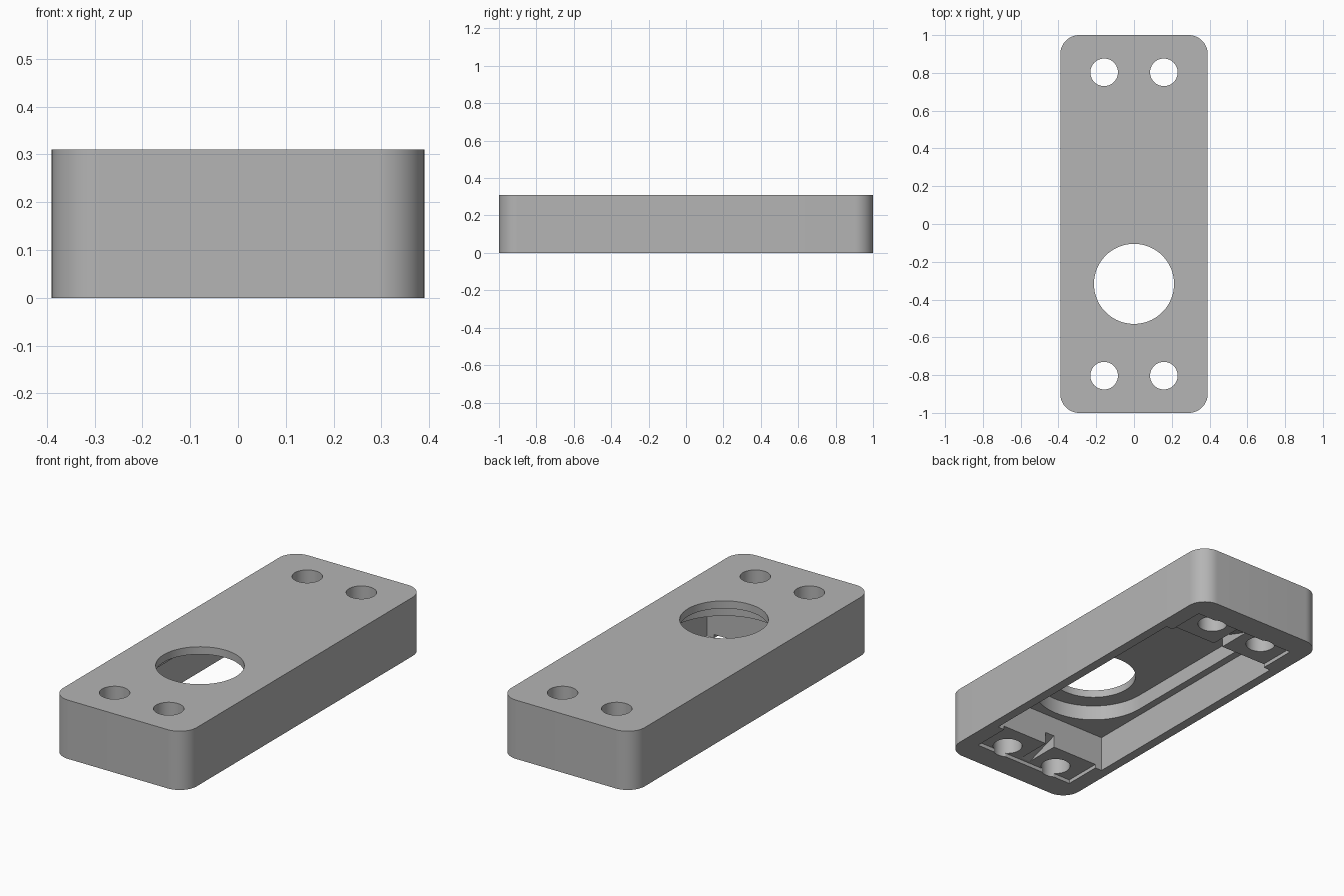
import bpy, bmesh, math
from mathutils import Vector, Matrix

default = bpy.data.objects.get("Cube")
if default:
    bpy.data.objects.remove(default, do_unlink=True)

grey = bpy.data.materials.new("light grey plastic")
grey.use_nodes = True
COLOUR = (0.46, 0.46, 0.46, 1)
grey.diffuse_color = COLOUR
grey.node_tree.nodes["Principled BSDF"].inputs["Base Color"].default_value = COLOUR

HALF_X, HALF_Y, HEIGHT = 0.39, 1.0, 0.31
BOTTOM = -0.1            # cutters start below the model
OUTPUT_Y = -0.317        # centre of the large opening


def arc(cx, cy, r, start, end, steps):
    """Points on a circular arc, angles in degrees."""
    return [(cx + r * math.cos(math.radians(start + (end - start) * i / steps)),
             cy + r * math.sin(math.radians(start + (end - start) * i / steps)))
            for i in range(steps + 1)]


def circle(cx, cy, r, steps=64):
    return arc(cx, cy, r, 0, 360, steps)[:-1]


def rectangle(hx, hy):
    return [(-hx, -hy), (hx, -hy), (hx, hy), (-hx, hy)]


def prism(name, profile, depth, to_world):
    """Extrude a flat profile by depth, then place it."""
    bm = bmesh.new()
    face = bm.faces.new([bm.verts.new((x, y, 0)) for x, y in profile])
    moved = bmesh.ops.extrude_face_region(bm, geom=[face])["geom"]
    bmesh.ops.translate(bm, vec=Vector((0, 0, depth)),
                        verts=[v for v in moved if isinstance(v, bmesh.types.BMVert)])
    bm.transform(to_world)
    bmesh.ops.recalc_face_normals(bm, faces=bm.faces)
    mesh = bpy.data.meshes.new(name)
    bm.to_mesh(mesh)
    bm.free()
    mesh.materials.append(grey)
    ob = bpy.data.objects.new(name, mesh)
    bpy.context.collection.objects.link(ob)
    return ob


def upright(name, profile, z0, z1):
    return prism(name, profile, z1 - z0, Matrix.Translation((0, 0, z0)))


# Outer block with rounded vertical corners
r = 0.1
outline = []
for sx, sy, a in ((1, 1, 0), (-1, 1, 90), (-1, -1, 180), (1, -1, 270)):
    outline += arc(sx * (HALF_X - r), sy * (HALF_Y - r), r, a, a + 90, 16)
housing = upright("housing", outline, 0, HEIGHT)

# Shallow flange seat, deep body pocket, and gear recess with one round end
PX, PY = 0.34, 0.66
cutters = [
    upright("flange_seat_cutter", rectangle(0.3, 0.865), BOTTOM, 0.02),
    upright("body_pocket_cutter", rectangle(PX, PY), BOTTOM, 0.19),
    upright("gear_recess_cutter",
            arc(0, OUTPUT_Y, 0.3, 180, 360, 48) + [(0.3, PY), (-0.3, PY)], 0.1, 0.27),
    upright("output_opening_cutter", circle(0, OUTPUT_Y, 0.212, 96), 0.1, 0.5),
]

# Screw holes and tapered rib slots at both ends
slot_width = 0.055
for side, end in ((1, "back"), (-1, "front")):
    for x in (-0.158, 0.158):
        cutters.append(upright(end + "_screw_hole_cutter",
                               circle(x, side * 0.803, 0.073, 48), BOTTOM, 0.5))
    wedge = [(side * y, z) for y, z in
             ((0.6, -0.05), (0.85, -0.05), (0.85, 0.02), (PY, 0.085), (0.6, 0.085))]
    # Profile axes become y and z, extrusion runs along x
    axes = Matrix(((0, 0, 1, -slot_width / 2), (1, 0, 0, 0), (0, 1, 0, 0), (0, 0, 0, 1)))
    cutters.append(prism(end + "_rib_slot_cutter", wedge, slot_width, axes))

# Cut the housing, then bake the result and remove the cutters
for cutter in cutters:
    cutter.hide_render = True
    mod = housing.modifiers.new(cutter.name, "BOOLEAN")
    mod.operation = "DIFFERENCE"
    mod.solver = "EXACT"
    mod.object = cutter
depsgraph = bpy.context.evaluated_depsgraph_get()
baked = bpy.data.meshes.new_from_object(housing.evaluated_get(depsgraph))
housing.modifiers.clear()
housing.data = baked
for cutter in cutters:
    bpy.data.objects.remove(cutter, do_unlink=True)

# Smooth curved walls, keep edges crisp
bpy.ops.object.select_all(action="DESELECT")
housing.select_set(True)
bpy.context.view_layer.objects.active = housing
bpy.ops.object.shade_smooth_by_angle(angle=math.radians(30))
